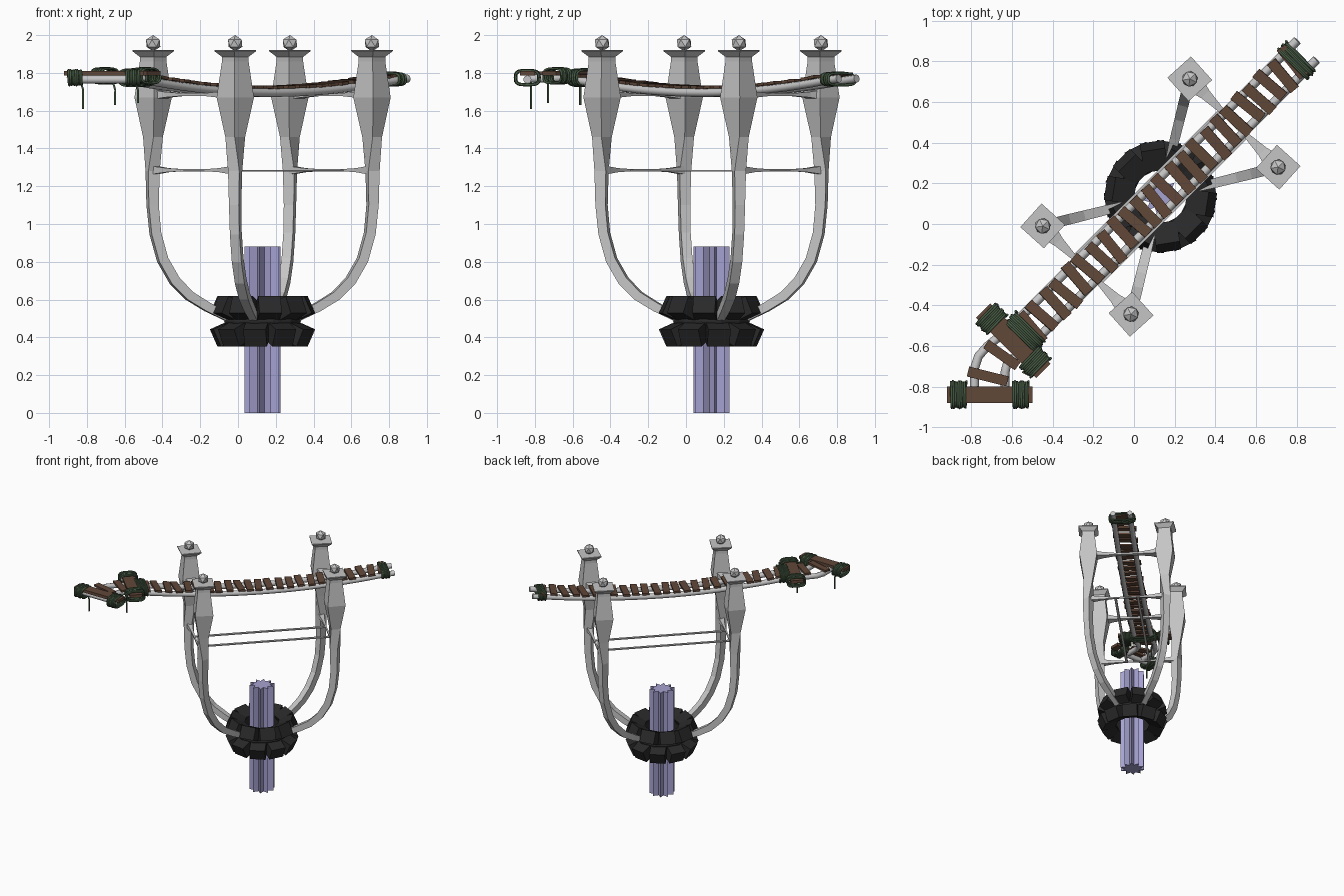
import bpy, bmesh, math, random
from math import sin, cos, pi, radians
from mathutils import Vector, Matrix

random.seed(4)
cube = bpy.data.objects.get("Cube")
if cube:
    bpy.data.objects.remove(cube, do_unlink=True)


def material(name, rgb):
    m = bpy.data.materials.new(name)
    m.use_nodes = True
    m.diffuse_color = (*rgb, 1)
    m.node_tree.nodes["Principled BSDF"].inputs["Base Color"].default_value = (*rgb, 1)
    return m


STONE = material("pale_stone", (0.56, 0.56, 0.56))
ROCK = material("black_rock", (0.022, 0.022, 0.023))
WOOD = material("brown_wood", (0.12, 0.063, 0.04))
ROPE = material("green_rope", (0.06, 0.1, 0.055))
BEAM = material("lavender_beam", (0.38, 0.36, 0.64))

# Working frame: local x runs along the bridge, origin on the tower axis
FRAME = Matrix.Translation((0.13, 0.135, 0)) @ Matrix.Rotation(pi / 4, 4, 'Z')
INVERSE = FRAME.inverted()


def local(x, y, z):
    return INVERSE @ Vector((x, y, z))


def add(name, bm, mat):
    bmesh.ops.recalc_face_normals(bm, faces=bm.faces)
    mesh = bpy.data.meshes.new(name)
    bm.to_mesh(mesh)
    bm.free()
    mesh.materials.append(mat)
    ob = bpy.data.objects.new(name, mesh)
    ob.matrix_world = FRAME
    bpy.context.collection.objects.link(ob)
    return ob


def loft(name, rings, mat, closed=False):
    bm = bmesh.new()
    rows = [[bm.verts.new(p) for p in r] for r in rings]
    n = len(rows[0])
    pairs = list(zip(rows, rows[1:])) + ([(rows[-1], rows[0])] if closed else [])
    for a, b in pairs:
        for i in range(n):
            j = (i + 1) % n
            bm.faces.new((a[i], a[j], b[j], b[i]))
    if not closed:
        bm.faces.new(rows[0])
        bm.faces.new(rows[-1])
    return add(name, bm, mat)


def box(name, matrix, size, mat):
    bm = bmesh.new()
    bmesh.ops.create_cube(bm, size=1, matrix=matrix @ Matrix.Diagonal((*size, 1)))
    return add(name, bm, mat)


def tube(name, points, radius, mat, sides=1):
    cu = bpy.data.curves.new(name, 'CURVE')
    cu.dimensions = '3D'
    cu.bevel_depth = radius
    cu.bevel_resolution = sides
    cu.use_fill_caps = True
    sp = cu.splines.new('POLY')
    sp.points.add(len(points) - 1)
    for p, q in zip(sp.points, points):
        p.co = (*q, 1)
    helper = bpy.data.objects.new(name + "_path", cu)
    bpy.context.collection.objects.link(helper)
    graph = bpy.context.evaluated_depsgraph_get()
    mesh = bpy.data.meshes.new_from_object(helper.evaluated_get(graph))
    bpy.data.objects.remove(helper, do_unlink=True)
    mesh.materials.clear()
    mesh.materials.append(mat)
    mesh.shade_smooth()
    ob = bpy.data.objects.new(name, mesh)
    ob.matrix_world = FRAME
    bpy.context.collection.objects.link(ob)


# Light beam: fluted star prism
star = [(r * cos(i * pi / 10), r * sin(i * pi / 10))
        for i in range(20) for r in [0.097 if i % 2 == 0 else 0.06]]
loft("beam", [[(x, y, z) for x, y in star] for z in (0, 0.88)], BEAM)

# Rock collar: a core ring with two staggered rows of tilted blocks
core = [(0.15, 0.42), (0.15, 0.57), (0.19, 0.57), (0.21, 0.485), (0.19, 0.42)]
loft("collar_core", [[(r * cos(a), r * sin(a), z) for r, z in core]
                     for a in [i * pi / 6 for i in range(12)]], ROCK, closed=True)
for i in range(20):
    up = 1 if i % 2 else -1
    m = (Matrix.Rotation(i * pi / 10, 4, 'Z')
         @ Matrix.Translation((0.2, 0, 0.485 + up * 0.065))
         @ Matrix.Rotation(radians(-24 * up), 4, 'Y'))
    box("collar_block", m, (0.115, 0.12, 0.1), ROCK)

# Four curved legs with faceted heads: radius, height, half width, twist
STATIONS = [(0.18, 0.5, 0.02, 0), (0.3, 0.56, 0.024, 0), (0.4, 0.62, 0.025, 0),
            (0.48, 0.70, 0.026, 0), (0.545, 0.81, 0.026, 0), (0.585, 0.95, 0.026, 0),
            (0.6, 1.1, 0.027, 0), (0.6, 1.28, 0.031, 0), (0.598, 1.46, 0.037, -34),
            (0.597, 1.67, 0.07, -34), (0.597, 1.86, 0.05, -34), (0.597, 1.885, 0.05, -34),
            (0.597, 1.915, 0.078, -34), (0.597, 1.922, 0.078, -34)]
for sx in (-1, 1):
    for sy in (-1, 1):
        rings = []
        for k, (r, z, h, twist) in enumerate(STATIONS):
            a, b = STATIONS[max(k - 1, 0)], STATIONS[min(k + 1, len(STATIONS) - 1)]
            t = Vector((b[0] - a[0], 0, b[1] - a[1])).normalized()
            if z > 1.05:
                t = Vector((0, 0, 1))
            side, across = Vector((t.z, 0, -t.x)), Vector((0, 1, 0))
            ring = []
            for c in range(4):
                g = radians(45 + 90 * c + twist)
                p = Vector((r, 0, z)) + (side * cos(g) + across * sin(g)) * h * math.sqrt(2)
                p = Matrix.Rotation(radians(31), 3, 'Z') @ p
                ring.append((p.x * sx, p.y * sy, p.z))
            rings.append(ring)
        loft("leg_and_head", rings, STONE)
        bm = bmesh.new()
        bmesh.ops.create_icosphere(bm, subdivisions=1, radius=0.043,
                                   matrix=Matrix.Translation((0.512 * sx, 0.307 * sy, 1.957)))
        add("finial", bm, STONE)

    # Flared crossbars between the legs of each pair
    for name, z, w, h in (("upper_crossbar", 1.685, 0.055, 0.03),
                          ("lower_crossbar", 1.285, 0.024, 0.022)):
        rings = []
        for y, f in ((-0.3, 1), (-0.2, 0.5), (-0.09, 0.25), (0.09, 0.25), (0.2, 0.5), (0.3, 1)):
            rings.append([(0.512 * sx + a * w * f, y, z + b * h * f)
                          for a, b in ((-1, -1), (1, -1), (1, 1), (-1, 1))])
        loft(name, rings, STONE)

# Thin rails joining the lower crossbars
for y in (-0.09, 0.09):
    box("long_rail", Matrix.Translation((0, y, 1.282)), (1.03, 0.02, 0.009), STONE)


# Sagging bridge
def sag(u):
    return 1.695 + 0.075 * min(u * u, 1)


BENDS = {1: [(-0.72, -0.6), (-0.765, -0.65), (-0.785, -0.71), (-0.785, -0.84)],
         -1: [(-0.6, -0.665), (-0.625, -0.69), (-0.635, -0.73), (-0.635, -0.84)]}
for s, bend in BENDS.items():
    path = [Vector((1.02 - i * 0.1, 0.067 * s, sag(1.02 - i * 0.1))) for i in range(21)]
    tube("bridge_pipe", path + [local(x, y, 1.77) for x, y in bend], 0.022, STONE, 2)
tube("end_pipe", [local(-0.87, -0.84, 1.765), local(-0.55, -0.84, 1.765)], 0.022, STONE, 2)

# Deck planks with slight irregularity
COUNT = 24
for i in range(COUNT):
    u = -0.9 + 1.83 * i / (COUNT - 1) + random.uniform(-0.008, 0.008)
    m = (Matrix.Translation((u, random.uniform(-0.01, 0.01), sag(u) + 0.029))
         @ Matrix.Rotation(math.atan(-0.15 * u) + random.uniform(-0.05, 0.05), 4, 'Y')
         @ Matrix.Rotation(random.uniform(-0.12, 0.12), 4, 'Z'))
    box("deck_plank", m, (0.052, 0.18, 0.016), WOOD)

# Bend planks, cross plank and end plank: centre, world heading, size
for name, x, y, ang, size in (("bend_plank", -0.65, -0.645, -35, (0.19, 0.05, 0.016)),
                              ("bend_plank", -0.72, -0.75, -14, (0.2, 0.05, 0.016)),
                              ("cross_plank", -0.594, -0.575, -45, (0.42, 0.1, 0.024)),
                              ("end_plank", -0.71, -0.84, 0, (0.42, 0.08, 0.024))):
    m = Matrix.Translation(local(x, y, 1.799)) @ Matrix.Rotation(radians(ang - 45), 4, 'Z')
    box(name, m, size, WOOD)


# Rope lashings: helix with a rounded flat section
def lashing(x, y, z, heading, length, width, height, turns=8):
    m = Matrix.Translation(local(x, y, z)) @ Matrix.Rotation(radians(heading - 45), 4, 'Z')
    pts, steps = [], 20
    for i in range(turns * steps + 1):
        a, k = i * 2 * pi / steps, 1 + 0.06 * sin(i * 1.7 / steps)
        c, s = cos(a), sin(a)
        pts.append(m @ Vector(((i / (turns * steps) - 0.5) * length,
                               math.copysign(abs(c) ** 0.6, c) * width * k,
                               math.copysign(abs(s) ** 0.6, s) * height * k)))
    tube("rope_lashing", pts, 0.0065, ROPE)


for x in (-0.863, -0.557):
    lashing(x, -0.84, 1.775, 0, 0.075, 0.062, 0.038)
for d in (-1, 1):
    lashing(-0.594 + d * 0.107, -0.575 - d * 0.107, 1.785, -45, 0.08, 0.066, 0.038)
lashing(-0.535, -0.53, 1.775, 45, 0.075, 0.1, 0.042)
lashing(0.8, 0.805, 1.767, 45, 0.06, 0.098, 0.032)

# Loose rope ends
for x, y, low in ((-0.82, -0.82, 1.61), (-0.65, -0.56, 1.63), (-0.53, -0.73, 1.64)):
    tube("rope_end", [local(x - 0.015, y, 1.76), local(x, y, 1.71), local(x, y, low)], 0.006, ROPE)
